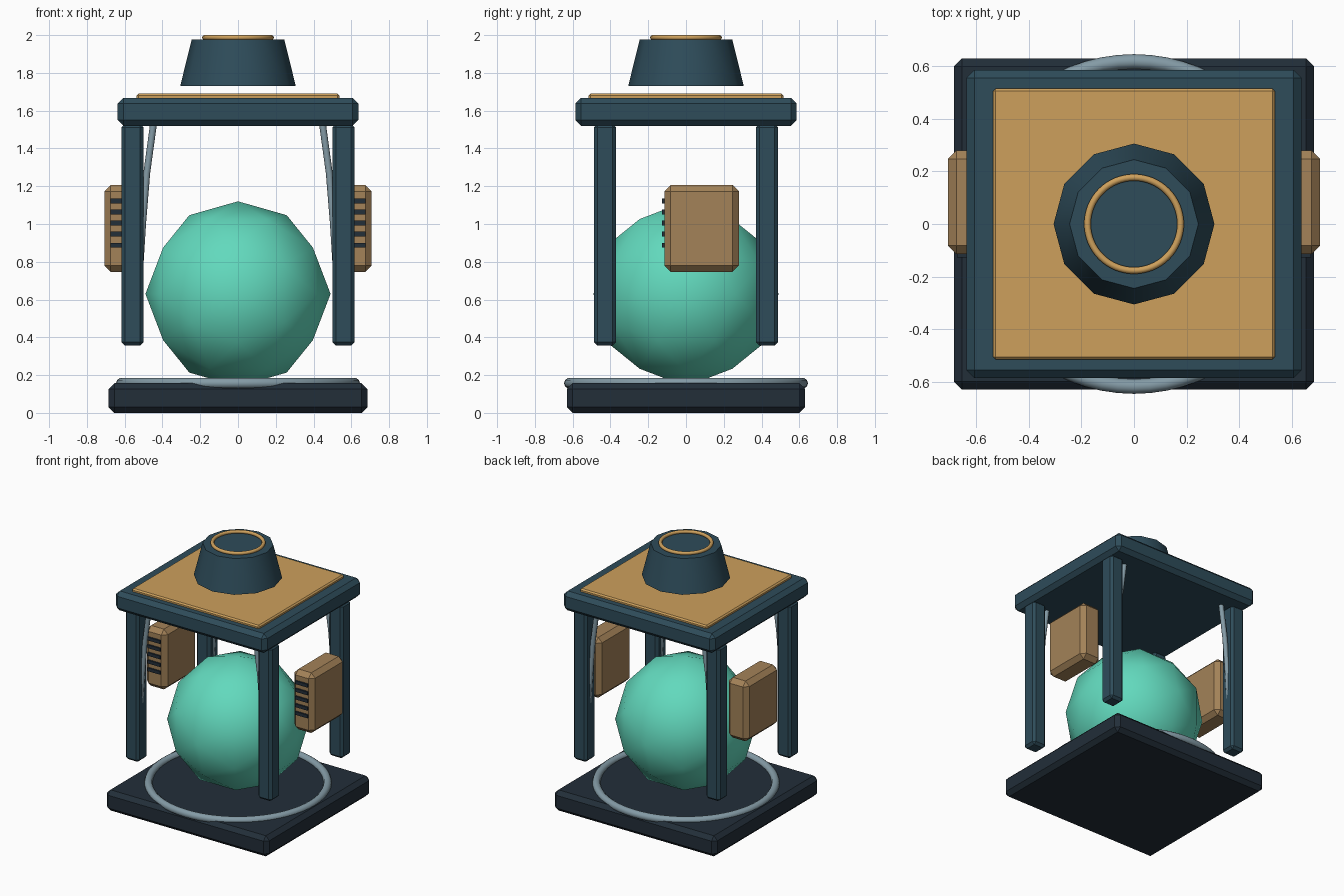
import bpy, bmesh, math
from mathutils import Vector

if "Cube" in bpy.data.objects:
    bpy.data.objects.remove(bpy.data.objects["Cube"])


def material(name, hex_code):
    def lin(c):
        return c / 12.92 if c <= 0.04045 else ((c + 0.055) / 1.055) ** 2.4
    m = bpy.data.materials.new(name)
    m.diffuse_color = [lin(int(hex_code[i:i + 2], 16) / 255) for i in (0, 2, 4)] + [1]
    m.use_nodes = True
    m.node_tree.nodes["Principled BSDF"].inputs["Base Color"].default_value = m.diffuse_color
    return m


TEAL = material("dark_teal", "2E4C5A")
NAVY = material("navy_black", "222E39")
GOLD = material("gold", "CDA05C")
BROWN = material("tan_brown", "A38258")
MINT = material("mint", "62D9BD")
STEEL = material("blue_steel", "849BA6")


def finish(obj, name, mat, smooth=None):
    obj.name = name
    obj.data.materials.append(mat)
    if smooth is not None:
        bpy.ops.object.select_all(action='DESELECT')
        obj.select_set(True)
        bpy.context.view_layer.objects.active = obj
        bpy.ops.object.shade_smooth_by_angle(angle=math.radians(smooth))
    return obj


def box(name, mat, lo, hi, bevel=0.0):
    """Box between two corners with a single-step chamfer."""
    lo, hi = Vector(lo), Vector(hi)
    bpy.ops.mesh.primitive_cube_add(size=1, location=(lo + hi) / 2)
    obj = bpy.context.object
    for v in obj.data.vertices:
        v.co *= hi - lo
    if bevel:
        mod = obj.modifiers.new("chamfer", 'BEVEL')
        mod.width, mod.segments = bevel, 1
    return finish(obj, name, mat)


def torus(name, mat, z, major, minor):
    bpy.ops.mesh.primitive_torus_add(location=(0, 0, z), major_radius=major, minor_radius=minor,
                                     major_segments=64, minor_segments=10)
    return finish(bpy.context.object, name, mat, 60)


# Base and the ring resting on it
box("base", NAVY, (-.685, -.63, 0), (.685, .63, .157), .03)
torus("base_ring", STEEL, .157, .618, .028)

# Faceted ball: subdivided icosahedron with a vertex on every axis
bm = bmesh.new()
R, T = .49, (1 + 5 ** .5) / 2
points = set()
for a, b, c in ((1, T, 0), (1, 0, 0), (1 + T, T, 1)):
    length = math.sqrt(a * a + b * b + c * c)
    for s in range(8):
        p = [q * (1 if s >> i & 1 else -1) for i, q in enumerate((a, b, c))]
        for k in range(3):
            x, y, z = p[k:] + p[:k]
            points.add(tuple(round(q * R / length, 6) + 0.0 for q in (x, z, y)))
for p in sorted(points):
    bm.verts.new(p)
bmesh.ops.convex_hull(bm, input=bm.verts)
bmesh.ops.recalc_face_normals(bm, faces=bm.faces)
mesh = bpy.data.meshes.new("ball")
bm.to_mesh(mesh)
bm.free()
ball = bpy.data.objects.new("ball", mesh)
ball.location.z = .63
bpy.context.collection.objects.link(ball)
finish(ball, "ball", MINT, 80)

# Top slab with inlaid panel
box("top_slab", TEAL, (-.637, -.586, 1.52), (.637, .586, 1.668), .03)
box("top_panel", GOLD, (-.537, -.515, 1.65), (.537, .515, 1.69), .01)

# Floating twelve-sided cap and its trim ring
bpy.ops.mesh.primitive_cone_add(vertices=12, radius1=.306, radius2=.245, depth=.247,
                                location=(0, 0, 1.8535))
finish(bpy.context.object, "cap", TEAL, 40)
torus("cap_ring", GOLD, 1.987, .177, .013)

for sx, side in ((-1, "left"), (1, "right")):
    # Legs with curved cables along their inner faces
    for sy, end in ((-1, "front"), (1, "back")):
        cx, cy = sx * .559, sy * .428
        box(f"{end}_{side}_leg", TEAL, (cx - .058, cy - .058, .356), (cx + .058, cy + .058, 1.53), .018)
        curve = bpy.data.curves.new("cable", 'CURVE')
        curve.dimensions, curve.bevel_depth, curve.bevel_resolution = '3D', .018, 2
        curve.use_fill_caps = True
        path = ((.446, 1.54), (.483, 1.27), (.505, 1.0), (.52, .76), (.535, .62))
        spline = curve.splines.new('POLY')
        spline.points.add(len(path) - 1)
        for pt, (x, z) in zip(spline.points, path):
            pt.co = (sx * x, cy, z, 1)
        cable = bpy.data.objects.new("cable", curve)
        bpy.context.collection.objects.link(cable)
        finish(cable, f"{end}_{side}_cable", STEEL)

    # Side boxes with front vents
    cx = sx * .621
    box(f"{side}_side_box", BROWN, (cx - .087, -.115, .747), (cx + .087, .28, 1.206), .033)
    for i in range(5):
        z = .888 + i * .0585
        box(f"{side}_vent_{i + 1}", NAVY, (cx - .053, -.127, z - .0125), (cx + .053, -.11, z + .0125))
